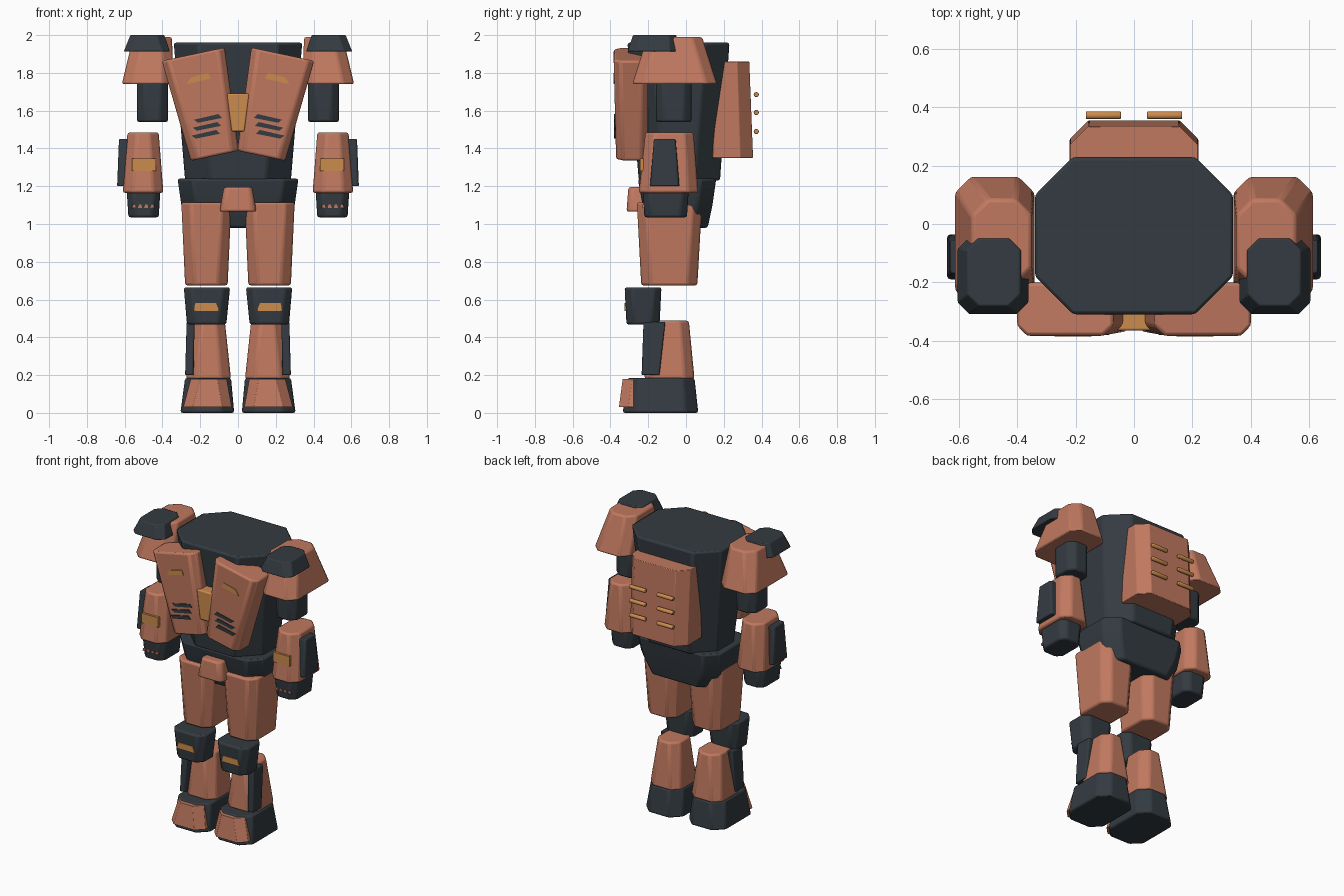
import bpy, bmesh, math
from mathutils import Matrix

cube = bpy.data.objects.get("Cube")
if cube:
    bpy.data.objects.remove(cube, do_unlink=True)


def material(name, rgb):
    m = bpy.data.materials.new(name)
    m.use_nodes = True
    m.diffuse_color = (*rgb, 1)
    m.node_tree.nodes["Principled BSDF"].inputs["Base Color"].default_value = (*rgb, 1)
    return m


COPPER = material("copper", (0.53, 0.19, 0.115))
DARK = material("dark_slate", (0.034, 0.044, 0.053))
GOLD = material("amber", (0.60, 0.26, 0.075))


def finish(name, mat, bm, bevel, side=1, matrix=None):
    """Mirror to the wanted side, soften edges and store as an object."""
    if matrix:
        bm.transform(matrix)
    bm.transform(Matrix.Diagonal((side, 1, 1, 1)))
    bmesh.ops.recalc_face_normals(bm, faces=bm.faces)
    mesh = bpy.data.meshes.new(name)
    bm.to_mesh(mesh)
    bm.free()
    mesh.materials.append(mat)
    ob = bpy.data.objects.new(name, mesh)
    bpy.context.collection.objects.link(ob)
    if bevel:
        mod = ob.modifiers.new("soft_edges", "BEVEL")
        mod.width = bevel
        mod.segments = 2
        mod.limit_method = "ANGLE"
        mod.angle_limit = math.radians(25)
    bpy.ops.object.select_all(action="DESELECT")
    ob.select_set(True)
    bpy.context.view_layer.objects.active = ob
    bpy.ops.object.shade_smooth_by_angle(angle=math.radians(25))
    return ob


def skin(rings):
    bm = bmesh.new()
    loops = [[bm.verts.new(p) for p in ring] for ring in rings]
    n = len(loops[0])
    for a, b in zip(loops, loops[1:]):
        for i in range(n):
            j = (i + 1) % n
            bm.faces.new((a[i], a[j], b[j], b[i]))
    bm.faces.new(loops[0])
    bm.faces.new(loops[-1])
    return bm


def block(name, mat, sections, front, back=None, bevel=0.012, **kw):
    """Tapered block from (z, x0, x1, y0, y1) sections with cut corners."""
    f, b = front, front if back is None else back
    rings = [[(x0 + f, y0, z), (x1 - f, y0, z), (x1, y0 + f, z), (x1, y1 - b, z),
              (x1 - b, y1, z), (x0 + b, y1, z), (x0, y1 - b, z), (x0, y0 + f, z)]
             for z, x0, x1, y0, y1 in sections]
    return finish(name, mat, skin(rings), bevel, **kw)


def plate(name, mat, outline, y0, y1, bevel=0, **kw):
    """Flat shape in x and z, given depth along y."""
    return finish(name, mat, skin([[(x, y, z) for x, z in outline] for y in (y0, y1)]),
                  bevel, **kw)


# Body core
block("torso", DARK, [(1.23, -0.28, 0.28, -0.25, 0.18), (1.96, -0.34, 0.34, -0.31, 0.23)], 0.13)
block("pelvis", DARK, [(0.98, -0.25, 0.25, -0.19, 0.115), (1.1, -0.30, 0.30, -0.23, 0.14),
                       (1.24, -0.32, 0.32, -0.255, 0.16)], 0.08)
block("hip_guard", COPPER, [(1.065, -0.098, 0.098, -0.315, -0.2),
                            (1.195, -0.075, 0.075, -0.305, -0.2)], 0.02)
plate("chest_keystone", GOLD, [(-0.035, 1.49), (0.035, 1.49), (0.06, 1.69), (-0.06, 1.69)],
      -0.365, -0.25, 0.008)

# Backpack
block("backpack", COPPER, [(1.35, -0.22, 0.22, 0.14, 0.355), (1.86, -0.22, 0.22, 0.16, 0.335)],
      0.005, 0.065)

LEAN = Matrix.Translation((0.18, 0, 1.63)) @ Matrix.Rotation(math.radians(12), 4, "Y")

for side, label in ((1, "left_"), (-1, "right_")):
    def part(name, mat, sections, *cuts, **kw):
        block(label + name, mat, sections, *cuts, side=side, **kw)

    def panel(name, mat, outline, y0, y1, **kw):
        plate(label + name, mat, outline, y0, y1, side=side, **kw)

    # Backpack rods
    for i, z in enumerate((1.49, 1.59, 1.685)):
        bm = bmesh.new()
        bmesh.ops.create_cone(bm, segments=12, radius1=0.014, radius2=0.014, depth=0.12,
                              cap_ends=True)
        bm.transform(Matrix.Translation((0.105, 0.372, z)) @ Matrix.Rotation(math.pi / 2, 4, "Y"))
        finish(f"{label}backpack_rod_{i + 1}", GOLD, bm, 0.009, side)

    # Chest plate, its light and its vents
    part("chest_plate", COPPER, [(-0.275, -0.13, 0.13, -0.37, -0.2),
                                 (0.275, -0.17, 0.17, -0.383, -0.2)], 0.035, matrix=LEAN)
    panel("chest_light", GOLD, [(0.145, 1.77), (0.272, 1.74), (0.25, 1.777), (0.158, 1.80)],
          -0.385, -0.376)
    for i in range(3):
        x, z = 0.083 + 0.006 * i, 1.582 - 0.042 * i
        panel(f"chest_vent_{i + 1}", DARK,
              [(x, z - 0.02), (x + 0.13, z - 0.046), (x + 0.15, z - 0.03), (x + 0.02, z)],
              -0.380, -0.372)

    # Shoulder and arm
    part("shoulder_guard", COPPER, [(1.74, 0.34, 0.615, -0.285, 0.165),
                                    (1.99, 0.35, 0.555, -0.205, 0.085)], 0.055)
    part("shoulder_cap", DARK, [(1.912, 0.36, 0.605, -0.31, -0.045),
                                (2.0, 0.39, 0.57, -0.28, -0.05)], 0.04, bevel=0.005)
    part("upper_arm", DARK, [(1.54, 0.37, 0.535, -0.16, 0.03),
                             (1.8, 0.37, 0.535, -0.16, 0.03)], 0.04)
    part("forearm", COPPER, [(1.165, 0.395, 0.61, -0.25, 0.065),
                             (1.485, 0.42, 0.585, -0.215, 0.04)], 0.05)
    panel("forearm_panel", GOLD, [(0.435, 1.28), (0.56, 1.28), (0.56, 1.347), (0.435, 1.347)],
          -0.243, -0.225)
    part("forearm_fin", DARK, [(1.2, 0.59, 0.64, -0.19, -0.035),
                               (1.45, 0.575, 0.63, -0.17, -0.055)], 0.008, bevel=0.006)
    part("hand", DARK, [(1.035, 0.42, 0.58, -0.22, 0.005),
                        (1.19, 0.41, 0.59, -0.23, 0.015)], 0.035)
    for i in range(4):
        x = 0.442 + 0.033 * i
        panel(f"knuckle_{i + 1}", COPPER,
              [(x, 1.085), (x + 0.022, 1.085), (x + 0.016, 1.102), (x + 0.004, 1.102)],
              -0.23, -0.221)

    # Leg
    part("thigh", COPPER, [(0.675, 0.055, 0.28, -0.237, 0.06),
                           (1.115, 0.035, 0.30, -0.26, 0.085)], 0.05)
    part("knee", DARK, [(0.468, 0.062, 0.27, -0.315, -0.14),
                        (0.665, 0.042, 0.287, -0.325, -0.13)], 0.04)
    panel("knee_light", GOLD, [(0.1, 0.54), (0.237, 0.54), (0.225, 0.583), (0.117, 0.583)],
          -0.326, -0.317)
    part("shin", COPPER, [(0.18, 0.037, 0.275, -0.22, 0.045),
                          (0.488, 0.07, 0.237, -0.195, 0.015)], 0.05)
    part("shin_rail", DARK, [(0.2, 0.235, 0.28, -0.235, -0.14),
                             (0.48, 0.23, 0.272, -0.225, -0.11)], 0.006, bevel=0.005)

    # Foot
    part("foot", DARK, [(0, 0.02, 0.305, -0.335, 0.065),
                        (0.185, 0.037, 0.28, -0.31, 0.045)], 0.065)
    part("toe_cap", COPPER, [(0.03, 0.033, 0.29, -0.355, -0.275),
                             (0.18, 0.06, 0.25, -0.335, -0.275)], 0.05, 0.002, bevel=0.006)
